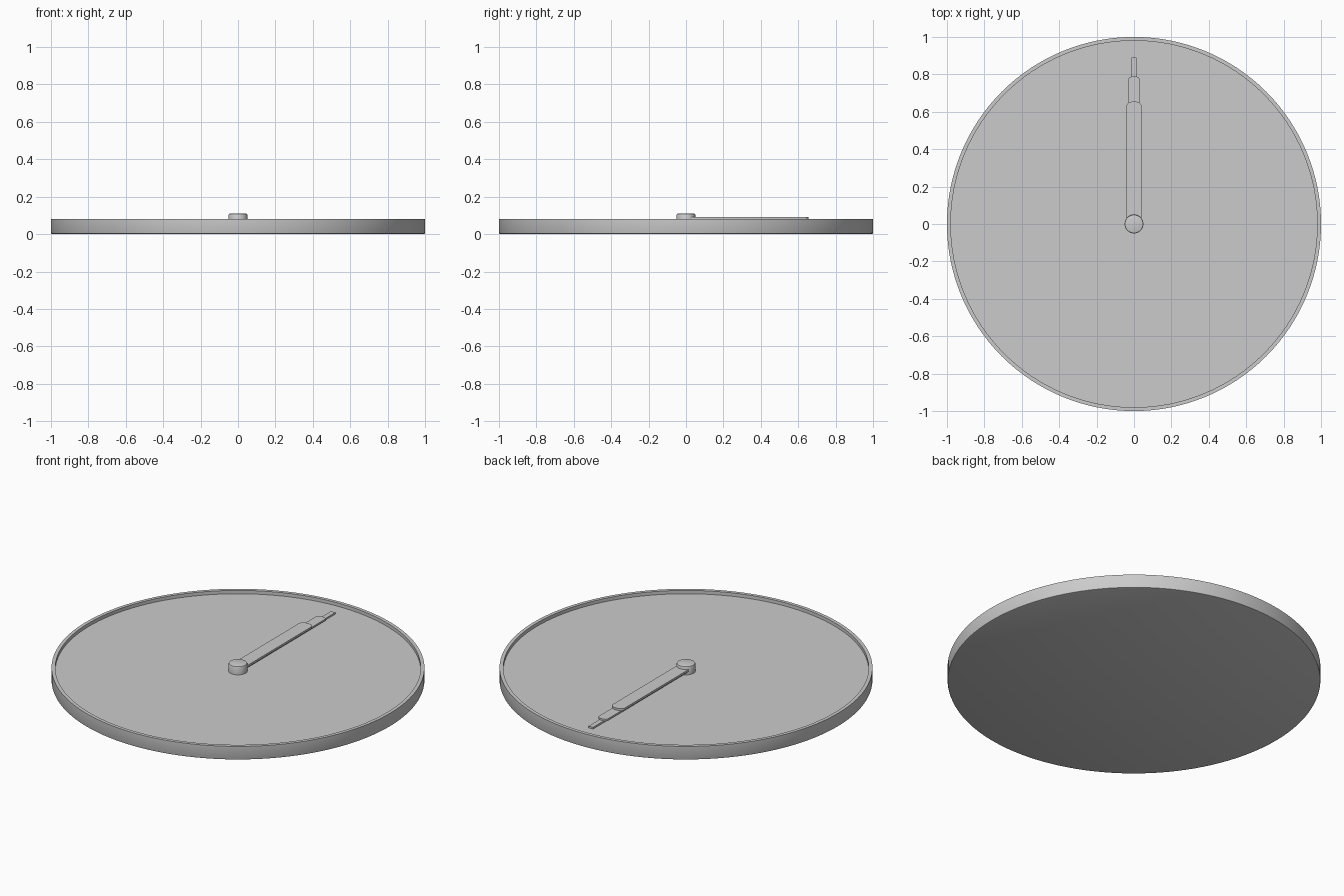
import bpy, bmesh, math

if "Cube" in bpy.data.objects:
    bpy.data.objects.remove(bpy.data.objects["Cube"])


def finish(name, bm):
    bmesh.ops.recalc_face_normals(bm, faces=bm.faces)
    mesh = bpy.data.meshes.new(name)
    bm.to_mesh(mesh)
    bm.free()
    obj = bpy.data.objects.new(name, mesh)
    bpy.context.collection.objects.link(obj)
    bpy.context.view_layer.objects.active = obj
    obj.select_set(True)
    bpy.ops.object.shade_smooth_by_angle(angle=math.radians(30))
    obj.select_set(False)
    return obj


def lathe(name, profile, steps):
    # spin an (r, z) profile that starts and ends on the axis
    bm = bmesh.new()
    verts = [bm.verts.new((r, 0, z)) for r, z in profile]
    edges = [bm.edges.new(p) for p in zip(verts, verts[1:])]
    bmesh.ops.spin(bm, geom=verts + edges, cent=(0, 0, 0), axis=(0, 0, 1),
                   angle=math.tau, steps=steps)
    bmesh.ops.remove_doubles(bm, verts=bm.verts, dist=1e-5)
    return finish(name, bm)


def hand(name, half, length, bulge, z0, z1):
    # flat bar along +y with a gently curved tip
    bm = bmesh.new()
    pts = [(-half, 0), (half, 0)]
    n = 12 if bulge else 1
    for i in range(n + 1):
        t = 1 - 2 * i / n
        pts.append((half * t, length - bulge + bulge * math.sqrt(max(0, 1 - t * t))))
    face = bm.faces.new([bm.verts.new((x, y, z0)) for x, y in pts])
    ext = bmesh.ops.extrude_face_region(bm, geom=[face])
    top = [v for v in ext["geom"] if isinstance(v, bmesh.types.BMVert)]
    bmesh.ops.translate(bm, verts=top, vec=(0, 0, z1 - z0))
    return finish(name, bm)


# Shallow round case with a raised rim around the recessed dial
lathe("clock_case", [(0, 0), (0.993, 0), (0.998, 0.002), (1, 0.007), (1, 0.08),
                     (0.98, 0.08), (0.98, 0.06), (0, 0.06)], 128)

# Stacked hands, the longest lowest
hand("second_hand", 0.014, 0.89, 0, 0.06, 0.07)
hand("minute_hand", 0.03, 0.79, 0.016, 0.07, 0.08)
hand("hour_hand", 0.04, 0.655, 0.022, 0.08, 0.092)

# Centre cap
lathe("centre_cap", [(0, 0.06), (0.05, 0.06), (0.05, 0.104), (0.048, 0.108),
                     (0.043, 0.11), (0, 0.11)], 48)
